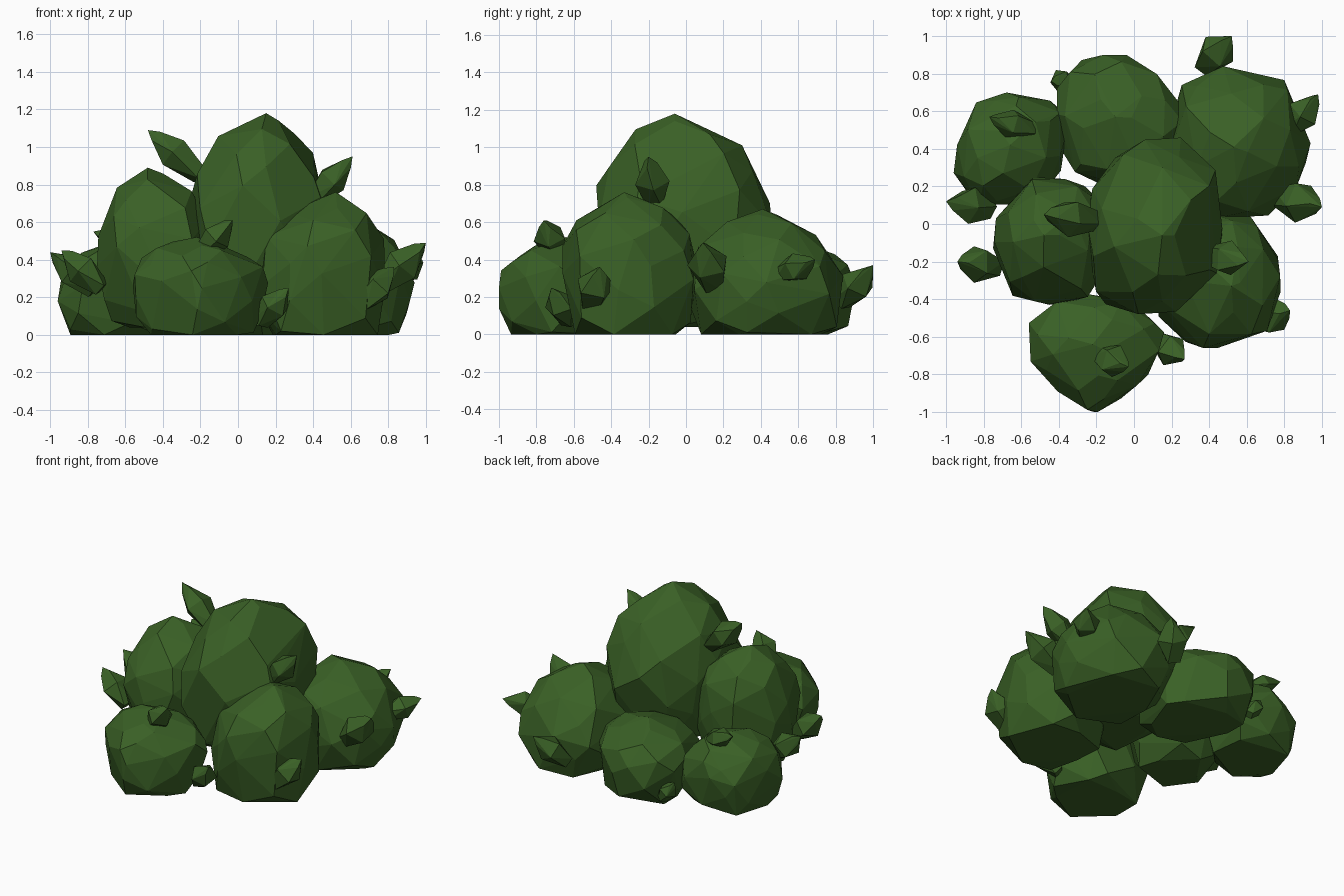
import bpy, bmesh, math, random
from mathutils import Vector

if "Cube" in bpy.data.objects:
    bpy.data.objects.remove(bpy.data.objects["Cube"])

random.seed(11)

green = bpy.data.materials.new("leaf_green")
green.diffuse_color = (0.042, 0.118, 0.019, 1)
green.use_nodes = True
green.node_tree.nodes["Principled BSDF"].inputs["Base Color"].default_value = green.diffuse_color


def hull_object(name, points):
    """Faceted convex solid around a set of points."""
    bm = bmesh.new()
    for p in points:
        bm.verts.new(p)
    bmesh.ops.convex_hull(bm, input=bm.verts)
    loose = [v for v in bm.verts if not v.link_faces]
    bmesh.ops.delete(bm, geom=loose, context='VERTS')
    bmesh.ops.dissolve_limit(bm, angle_limit=math.radians(5), verts=bm.verts, edges=bm.edges)
    bmesh.ops.recalc_face_normals(bm, faces=bm.faces)
    me = bpy.data.meshes.new(name)
    bm.to_mesh(me)
    bm.free()
    me.materials.append(green)
    ob = bpy.data.objects.new(name, me)
    bpy.context.collection.objects.link(ob)
    return ob


def clump(name, x0, x1, y0, y1, bottom, mid, top, apex, cut=0.5, n=46, pinch=0.0, skew=0.0):
    """Rounded faceted clump filling the given bounds, cut flat at the bottom."""
    pts = []
    for i in range(n):
        z = 1 - 2 * (i + 0.5) / n
        a = i * 2.39996 + random.uniform(-0.3, 0.3)
        c, s = math.cos(a), math.sin(a)
        # slightly squared plan outline
        r = math.sqrt(1 - z * z) / (abs(c) ** 2.3 + abs(s) ** 2.3) ** (1 / 2.3)
        p = Vector((r * c, r * s, z)) * random.uniform(0.95, 1.04)
        p.x += skew * p.y
        p.x *= 1 - pinch * max(0, -p.y)
        pts.append(p)
    lo = [min(p[k] for p in pts) for k in range(3)]
    hi = [max(p[k] for p in pts) for k in range(3)]
    cx, cy = (x0 + x1) / 2, (y0 + y1) / 2
    up, down = (top - mid) * 0.93, (mid - bottom) / cut
    out = []
    for p in pts:
        x = x0 + (x1 - x0) * (p.x - lo[0]) / (hi[0] - lo[0])
        y = y0 + (y1 - y0) * (p.y - lo[1]) / (hi[1] - lo[1])
        z = mid + (up * p.z / hi[2] if p.z > 0 else down * p.z)
        # shift the crown toward the apex
        if p.z > 0:
            x += 0.7 * p.z ** 2 * (apex[0] - cx)
            y += 0.7 * p.z ** 2 * (apex[1] - cy)
        out.append((min(max(x, x0), x1), min(max(y, y0), y1), max(z, bottom)))
    out.append((apex[0], apex[1], top))
    return hull_object(name, out)


def sprig(name, root, tip, width):
    """Small pointed leaf bud: narrow root, wide middle, sharp tip."""
    root, tip = Vector(root), Vector(tip)
    axis = (tip - root).normalized()
    start = root - axis * 0.05
    side = axis.cross(Vector((0, 0, 1))).normalized()
    over = axis.cross(side)
    pts = [tip]
    turn = random.uniform(0, 6)
    for t, r, n in ((0.0, 0.55, 4), (0.5, 1.0, 5), (0.85, 0.42, 3)):
        c = start.lerp(tip, t)
        for i in range(n):
            a = turn + math.tau * i / n
            pts.append(c + (side * 1.15 * math.cos(a) + over * math.sin(a)) * width * r)
    return hull_object(name, [(max(-1, min(1, p.x)), min(1, p.y), max(p.z, 0.02)) for p in pts])


# Main foliage clumps: bounds, bottom, widest height, top, apex
clump("crown_clump", -0.26, 0.47, -0.48, 0.46, 0.14, 0.62, 1.18, (0.15, -0.06), 0.75, skew=0.12)
clump("left_clump", -0.75, -0.12, -0.43, 0.25, 0.04, 0.42, 0.89, (-0.48, -0.06), 0.75)
clump("front_clump", -0.56, 0.16, -1.0, -0.37, 0.0, 0.26, 0.52, (-0.22, -0.64), pinch=0.55)
clump("front_right_clump", 0.12, 0.78, -0.66, 0.05, 0.0, 0.34, 0.76, (0.52, -0.33))
clump("back_right_clump", 0.18, 0.94, 0.03, 0.84, 0.0, 0.25, 0.67, (0.53, 0.41))
clump("back_clump", -0.41, 0.27, 0.18, 0.9, 0.0, 0.25, 0.51, (-0.10, 0.57), skew=-0.15)
clump("back_left_clump", -0.96, -0.36, 0.10, 0.7, 0.0, 0.23, 0.50, (-0.66, 0.42), skew=0.15)

# Leaf buds poking out of the clumps
buds = [
    ((-0.24, 0.02, 0.88), (-0.48, 0.05, 1.09), 0.09),
    ((0.42, -0.17, 0.74), (0.61, -0.20, 0.95), 0.085),
    ((0.80, 0.14, 0.29), (1.0, 0.09, 0.49), 0.10),
    ((0.85, 0.53, 0.33), (0.98, 0.69, 0.40), 0.08),
    ((0.68, -0.50, 0.19), (0.83, -0.46, 0.36), 0.095),
    ((0.15, -0.64, 0.10), (0.27, -0.72, 0.25), 0.08),
    ((-0.16, -0.71, 0.47), (-0.03, -0.76, 0.61), 0.08),
    ((-0.76, -0.22, 0.28), (-0.94, -0.20, 0.45), 0.09),
    ((-0.80, 0.09, 0.27), (-1.0, 0.12, 0.44), 0.09),
    ((-0.58, 0.51, 0.46), (-0.77, 0.57, 0.55), 0.07),
    ((0.39, 0.86, 0.20), (0.52, 1.0, 0.37), 0.09),
    ((-0.37, 0.76, 0.10), (-0.44, 0.76, 0.20), 0.06),
]
for i, (root, tip, w) in enumerate(buds, 1):
    sprig("leaf_bud_%d" % i, root, tip, w)
